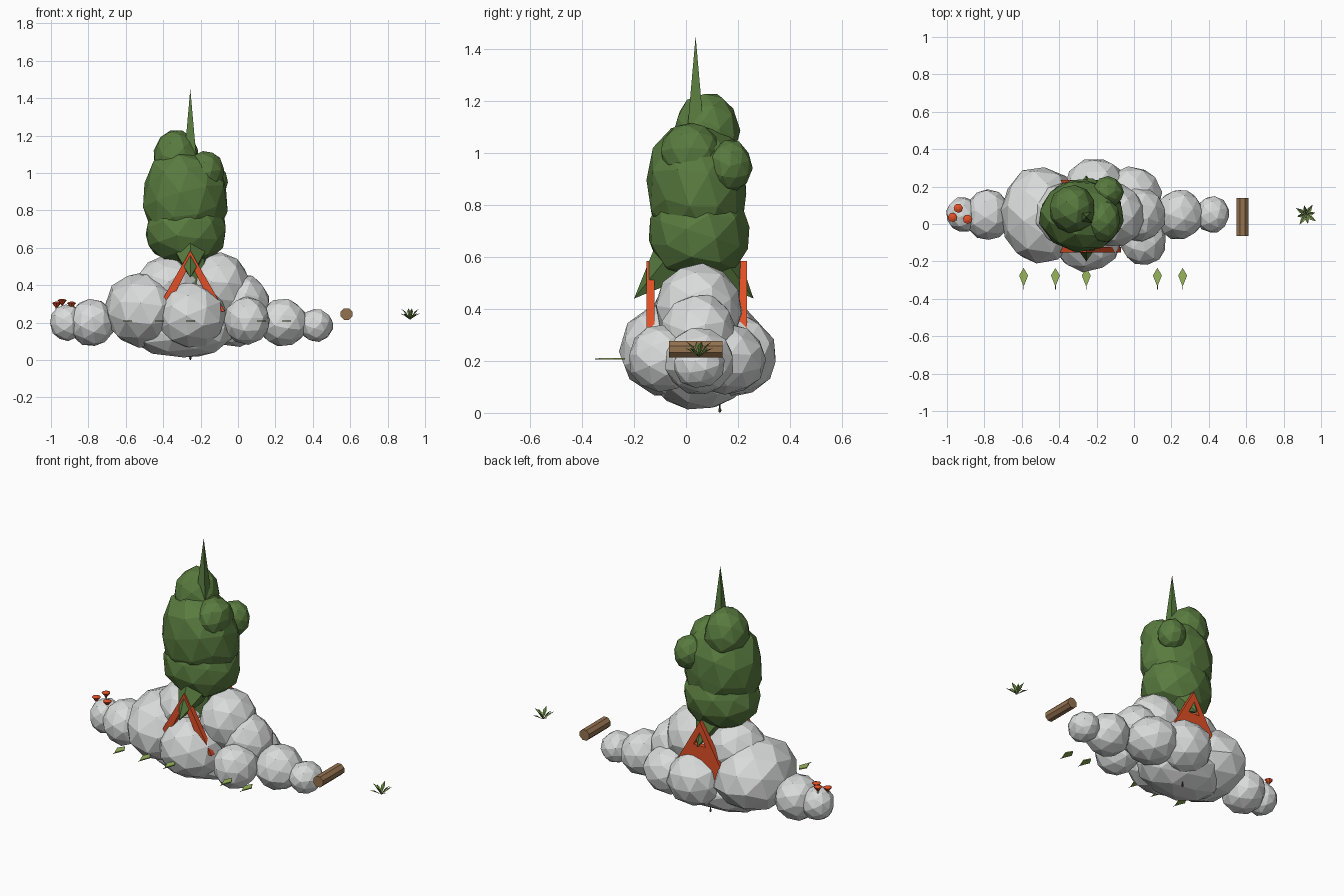
import bpy, bmesh, math, random
from mathutils import Matrix, Vector, Euler

if "Cube" in bpy.data.objects:
    bpy.data.objects.remove(bpy.data.objects["Cube"], do_unlink=True)
random.seed(4)


def material(name, r, g, b):
    m = bpy.data.materials.new(name)
    m.use_nodes = True
    m.diffuse_color = (r, g, b, 1)
    node = m.node_tree.nodes["Principled BSDF"]
    node.inputs["Base Color"].default_value = (r, g, b, 1)
    node.inputs["Roughness"].default_value = 0.9
    return m


STONE = material("pale stone", 0.7, 0.71, 0.71)
FOLIAGE = material("deep green", 0.1, 0.2, 0.05)
RED = material("orange red", 0.75, 0.08, 0.02)
WOOD = material("brown wood", 0.3, 0.17, 0.08)
LEAF = material("light leaf green", 0.32, 0.46, 0.11)
GRASS = material("grass green", 0.2, 0.32, 0.08)
DARK = material("dark stem", 0.05, 0.05, 0.04)


def finish(bm, name, mat):
    bmesh.ops.recalc_face_normals(bm, faces=bm.faces)
    me = bpy.data.meshes.new(name)
    bm.to_mesh(me)
    bm.free()
    me.materials.append(mat)
    ob = bpy.data.objects.new(name, me)
    bpy.context.collection.objects.link(ob)
    return ob


def lump(name, center, size, mat, jitter=0.0, boxy=1.0):
    """Faceted, randomly turned ellipsoid; boxy < 1 straightens its sides."""
    bm = bmesh.new()
    bmesh.ops.create_icosphere(bm, subdivisions=2, radius=1)
    turn = Euler([random.uniform(0, 6) for _ in range(3)]).to_matrix()
    for v in bm.verts:
        p = turn @ v.co
        flat = math.hypot(p.x, p.y)
        if flat > 1e-4:
            k = flat ** boxy / flat
            p.x, p.y = p.x * k, p.y * k
        p *= 1 + random.uniform(-jitter, jitter)
        v.co = Vector(center) + Vector(a * b for a, b in zip(p, size))
    return finish(bm, name, mat)


def rod(name, start, end, r1, r2, mat, sides=6, spin=0.0):
    """Cylinder or cone between two points."""
    a, b = Vector(start), Vector(end)
    d = b - a
    m = (Matrix.Translation((a + b) / 2) @ d.to_track_quat('Z', 'Y').to_matrix().to_4x4()
         @ Matrix.Rotation(spin, 4, 'Z'))
    bm = bmesh.new()
    bmesh.ops.create_cone(bm, cap_ends=True, segments=sides, radius1=r1, radius2=r2,
                          depth=d.length, matrix=m)
    return finish(bm, name, mat)


# Boulder mound
boulders = [
    ((-0.915, 0.05, 0.2), (0.09, 0.095, 0.1)),
    ((-0.78, 0.05, 0.2), (0.125, 0.14, 0.13)),
    ((-0.5, 0.045, 0.27), (0.22, 0.265, 0.205)),
    ((-0.25, -0.07, 0.24), (0.19, 0.185, 0.18)),
    ((-0.21, 0.19, 0.22), (0.17, 0.165, 0.16)),
    ((-0.01, 0.15, 0.21), (0.16, 0.16, 0.14)),
    ((-0.37, 0.05, 0.4), (0.17, 0.17, 0.16)),
    ((-0.1, 0.05, 0.4), (0.16, 0.17, 0.18)),
    ((0.03, 0.05, 0.3), (0.14, 0.15, 0.16)),
    ((0.05, -0.09, 0.21), (0.125, 0.135, 0.13)),
    ((0.24, 0.05, 0.2), (0.135, 0.135, 0.13)),
    ((0.42, 0.05, 0.185), (0.09, 0.1, 0.09)),
    ((-0.3, 0.05, 0.15), (0.28, 0.2, 0.14)),
]
for i, (c, s) in enumerate(boulders):
    lump(f"boulder_{i + 1}", c, s, STONE, 0.03)

# Leafy crown
lump("crown_lower", (-0.275, 0.05, 0.69), (0.22, 0.2, 0.18), FOLIAGE, 0.03, 0.7)
lump("crown_middle", (-0.28, 0.045, 0.87), (0.23, 0.195, 0.25), FOLIAGE, 0.03, 0.7)
lump("crown_top", (-0.33, 0.08, 1.08), (0.125, 0.13, 0.155), FOLIAGE, 0.03)
lump("crown_shoulder", (-0.17, 0.02, 1.0), (0.1, 0.12, 0.12), FOLIAGE, 0.03)
lump("crown_bump", (-0.14, 0.17, 0.95), (0.085, 0.085, 0.1), FOLIAGE, 0.03)
rod("trunk", (-0.255, 0.045, 0.3), (-0.255, 0.045, 0.62), 0.09, 0.11, FOLIAGE, 8)
rod("spire", (-0.255, 0.037, 1.05), (-0.255, 0.037, 1.45), 0.05, 0, FOLIAGE, 4, math.pi / 4)
for name, base, tip in (("front_thorn", -0.06, -0.2), ("back_thorn", 0.13, 0.26)):
    rod(name, (-0.255, base, 0.57), (-0.255, tip, 0.44), 0.09, 0, FOLIAGE, 5)


def gable(name, y, depth, hole_top, hole_bottom, hole_half):
    """Upright triangular frame with a triangular opening."""
    x = -0.255
    outer = [(0, 0.585), (0.185, 0.26), (-0.185, 0.26)]
    inner = [(0, hole_top), (hole_half, hole_bottom), (-hole_half, hole_bottom)]
    bm = bmesh.new()
    rings = [[bm.verts.new((x + px, py, pz)) for px, pz in loop]
             for loop, py in ((outer, y), (inner, y), (inner, y + depth), (outer, y + depth))]
    for a, b in zip(rings, rings[1:] + rings[:1]):
        for i in range(3):
            j = (i + 1) % 3
            bm.faces.new((a[i], a[j], b[j], b[i]))
    return finish(bm, name, RED)


gable("front_gable", -0.152, 0.03, 0.52, 0.32, 0.1)
gable("back_gable", 0.205, 0.03, 0.52, 0.44, 0.04)

# Log lying beside the mound
rod("log", (0.58, -0.065, 0.245), (0.58, 0.14, 0.245), 0.034, 0.034, WOOD, 8, math.pi / 8)


# Grass tuft made of folded blades
def blade(bm, angle, reach, height, width):
    rot = Matrix.Rotation(angle, 3, 'Z')
    base = Vector((0.92, 0.05, 0.215))
    pts = [(0, 0, 0), (reach * 0.5, width, height * 0.7), (reach, 0, height),
           (reach * 0.5, -width, height * 0.7), (reach * 0.5, 0, height * 0.55)]
    v = [bm.verts.new(base + rot @ Vector(p)) for p in pts]
    for a, b, c in ((0, 4, 1), (1, 4, 2), (2, 4, 3), (3, 4, 0)):
        bm.faces.new((v[a], v[b], v[c]))


bm = bmesh.new()
for i in range(8):
    blade(bm, i * math.tau / 8 + 0.2, 0.065 if i % 2 else 0.05,
          0.035 if i % 2 else 0.06, 0.011)
finish(bm, "grass_tuft", GRASS)

# Flat leaves in front, each with a short stem
for i, x in enumerate((-0.59, -0.42, -0.255, 0.125, 0.26)):
    bm = bmesh.new()
    outline = [(0, -0.235), (0.024, -0.275), (0, -0.335), (-0.024, -0.275)]
    face = bm.faces.new([bm.verts.new((x + px, py, 0.205)) for px, py in outline])
    up = bmesh.ops.extrude_face_region(bm, geom=[face])["geom"]
    bmesh.ops.translate(bm, vec=(0, 0, 0.006),
                        verts=[g for g in up if isinstance(g, bmesh.types.BMVert)])
    finish(bm, f"leaf_{i + 1}", LEAF)
    rod(f"leaf_stem_{i + 1}", (x, -0.32, 0.208), (x, -0.35, 0.208), 0.002, 0.002, GRASS, 4)

# Funnel mushrooms on the far boulder
for i, (x, y, z) in enumerate(((-0.97, 0.035, 0.295), (-0.94, 0.085, 0.31), (-0.89, 0.025, 0.295))):
    rod(f"mushroom_stem_{i + 1}", (x, y, z - 0.06), (x, y, z), 0.006, 0.005, STONE)
    rod(f"mushroom_cap_{i + 1}", (x, y, z - 0.015), (x, y, z + 0.01), 0.006, 0.025, RED, 7)
    rod(f"mushroom_crown_{i + 1}", (x, y, z + 0.01), (x, y, z + 0.017), 0.025, 0.008, RED, 7)

# Thin root hanging underneath
rod("hanging_root", (-0.255, 0.13, 0.004), (-0.255, 0.13, 0.12), 0.003, 0.003, DARK, 5)
lump("root_tip", (-0.255, 0.13, 0.01), (0.006, 0.006, 0.01), DARK)
